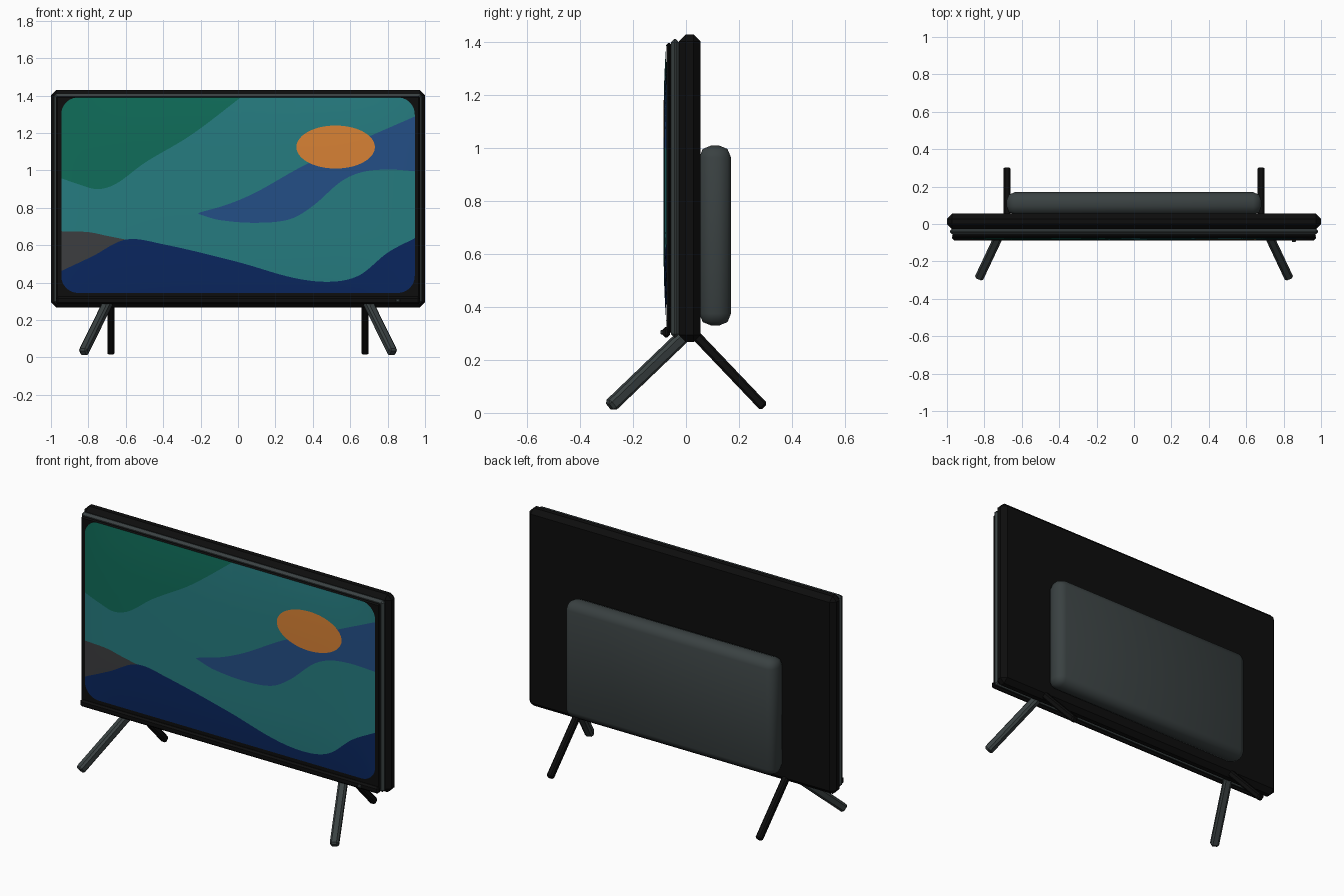
import bpy
import bmesh
from math import sqrt, radians
from mathutils import Vector

cube = bpy.data.objects.get("Cube")
if cube:
    bpy.data.objects.remove(cube, do_unlink=True)


def material(name, r, g, b):
    m = bpy.data.materials.new(name)
    m.use_nodes = True
    m.diffuse_color = (r, g, b, 1)
    bsdf = next(n for n in m.node_tree.nodes if n.type == 'BSDF_PRINCIPLED')
    bsdf.inputs["Base Color"].default_value = (r, g, b, 1)
    bsdf.inputs["Roughness"].default_value = 0.6
    return m


black = material("black plastic", .004, .004, .004)
grey = material("dark grey metal", .042, .053, .054)
navy = material("navy", .003, .020, .115)
slate = material("slate", .045, .047, .050)
teal = material("teal", .019, .200, .215)
blue = material("blue", .017, .078, .240)
orange = material("orange", .68, .22, .035)
green = material("green", .005, .150, .100)


def finish(name, bm, mats, angle=50):
    me = bpy.data.meshes.new(name)
    bm.to_mesh(me)
    bm.free()
    ob = bpy.data.objects.new(name, me)
    bpy.context.collection.objects.link(ob)
    for m in mats:
        me.materials.append(m)
    bpy.ops.object.select_all(action='DESELECT')
    ob.select_set(True)
    bpy.context.view_layer.objects.active = ob
    bpy.ops.object.shade_smooth_by_angle(angle=radians(angle))
    return ob


def box(name, low, high, mat, bevel, segments=1):
    low, high = Vector(low), Vector(high)
    bm = bmesh.new()
    bmesh.ops.create_cube(bm, size=1)
    bmesh.ops.scale(bm, vec=high - low, verts=bm.verts)
    bmesh.ops.translate(bm, vec=(low + high) / 2, verts=bm.verts)
    bmesh.ops.bevel(bm, geom=bm.edges[:], offset=bevel, segments=segments,
                    profile=0.5, affect='EDGES')
    return finish(name, bm, [mat], 50 if segments > 1 else 30)


def leg(name, top, foot, width, mat):
    top, foot = Vector(top), Vector(foot)
    axis = foot - top
    half = axis.length / 2
    ob = box(name, (-width / 2, -width / 2, -half), (width / 2, width / 2, half),
             mat, width * .22)
    ob.rotation_mode = 'QUATERNION'
    ob.rotation_quaternion = axis.to_track_quat('Z', 'X')
    ob.location = (top + foot) / 2


# Casing, trim, bezel and rear housing
box("casing", (-1, -.027, .267), (1, .055, 1.43), black, .027)
box("trim_frame", (-.985, -.057, .285), (.985, -.025, 1.412), grey, .013)
box("front_bezel", (-.972, -.074, .30), (.972, -.055, 1.397), black, .007)
box("rear_housing", (-.682, .05, .33), (.682, .17, 1.01), grey, .045, 2)
box("lower_bar", (-.972, -.088, .285), (.972, -.06, .325), black, .01)
box("indicator_light", (.845, -.097, .297), (.865, -.085, .313), grey, .003)

# Splayed legs
for side, s in (("left", 1), ("right", -1)):
    leg(side + "_front_leg", (s * .692, 0, .30), (s * .828, -.288, .024), .048, grey)
    leg(side + "_back_leg", (s * .68, .03, .30), (s * .68, .295, .022), .037, black)


# Screen: a gently domed panel coloured in bands between height curves
HALF_W, LOW, HIGH, CORNER = .945, .345, 1.39, .09


def curve(points):
    """Smooth height curve through a few points."""
    def slope(i):
        a, b = points[max(i - 1, 0)], points[min(i + 1, len(points) - 1)]
        return (b[1] - a[1]) / (b[0] - a[0])

    def f(x):
        for i in range(len(points) - 1):
            (x0, z0), (x1, z1) = points[i], points[i + 1]
            if x0 <= x <= x1:
                w = x1 - x0
                t = (x - x0) / w
                return ((1 + 2 * t) * (1 - t) ** 2 * z0 + t * (1 - t) ** 2 * w * slope(i)
                        + t * t * (3 - 2 * t) * z1 + t * t * (t - 1) * w * slope(i + 1))
        return None
    return f


navy_top = curve([(-.95, .46), (-.78, .54), (-.6, .63), (-.4, .605), (0, .51),
                  (.3, .425), (.5, .405), (.65, .44), (.8, .56), (.95, .64)])
slate_top = curve([(-.95, .675), (-.8, .67), (-.7, .65), (-.6, .63)])
blue_low = curve([(-.205, .765), (-.1, .735), (.1, .72), (.28, .74), (.4, .81),
                  (.55, .94), (.66, .99), (.8, 1.005), (.95, .995)])
blue_top = curve([(-.205, .775), (-.05, .82), (.1, .885), (.36, 1.03), (.72, 1.19), (.95, 1.29)])
green_low = curve([(-.95, .96), (-.85, .925), (-.75, .90), (-.65, .93), (-.5, 1.04),
                   (-.25, 1.19), (.04, 1.41)])
SUN_X, SUN_Z, SUN_W, SUN_H = .522, 1.125, .21, .115


def levels(x):
    over = max(0, abs(x) - (HALF_W - CORNER))
    inset = CORNER - sqrt(max(0, CORNER ** 2 - over ** 2))
    low, high = LOW + inset, HIGH - inset
    a = navy_top(x)
    b = slate_top(x) or a
    c = blue_low(x) or .77
    d = blue_top(x) or c
    d = max(c, d)
    k = 1 - ((x - SUN_X) / SUN_W) ** 2
    if k > 0:
        sun_low, sun_high = SUN_Z - SUN_H * sqrt(k), SUN_Z + SUN_H * sqrt(k)
        stack = [a, b, c, min(d, sun_low), sun_low, sun_high, max(d, sun_high)]
    else:
        stack = [a, b, c, d, d, d, d]
    stack.append(green_low(x) or high)
    out = [low]
    for z in stack + [high]:
        out.append(min(high, max(out[-1], z)))
    return out


def dome(x, z):
    u = abs(x) / HALF_W
    v = abs(z - (LOW + HIGH) / 2) / ((HIGH - LOW) / 2)
    return -.0745 - .011 * max(0, (1 - u ** 6) * (1 - v ** 4))


band_mats = [navy, slate, teal, blue, teal, orange, blue, teal, green]
palette = [navy, slate, teal, blue, orange, green]
ROWS, COLUMNS = 5, 150
xs = {round(-HALF_W + 2 * HALF_W * i / COLUMNS, 5) for i in range(COLUMNS + 1)}
for extra in (.002, .006):
    xs |= {s * (HALF_W - extra) for s in (-1, 1)}
    xs |= {SUN_X + s * (SUN_W - extra) for s in (-1, 1)}
xs |= {SUN_X - SUN_W, SUN_X + SUN_W}

bm = bmesh.new()
previous = None
for x in sorted(xs):
    zs = levels(x)
    column = [[bm.verts.new((x, dome(x, z), z))
               for z in (lo + (hi - lo) * r / ROWS for r in range(ROWS + 1))]
              for lo, hi in zip(zs, zs[1:])]
    if previous:
        for left, right, mat in zip(previous, column, band_mats):
            if left[-1].co.z - left[0].co.z + right[-1].co.z - right[0].co.z < 1e-4:
                continue
            for r in range(ROWS):
                face = bm.faces.new((left[r], right[r], right[r + 1], left[r + 1]))
                face.material_index = palette.index(mat)
    previous = column
bmesh.ops.remove_doubles(bm, verts=bm.verts, dist=1e-5)
bmesh.ops.delete(bm, geom=[v for v in bm.verts if not v.link_faces], context='VERTS')
finish("screen", bm, palette, 60)
